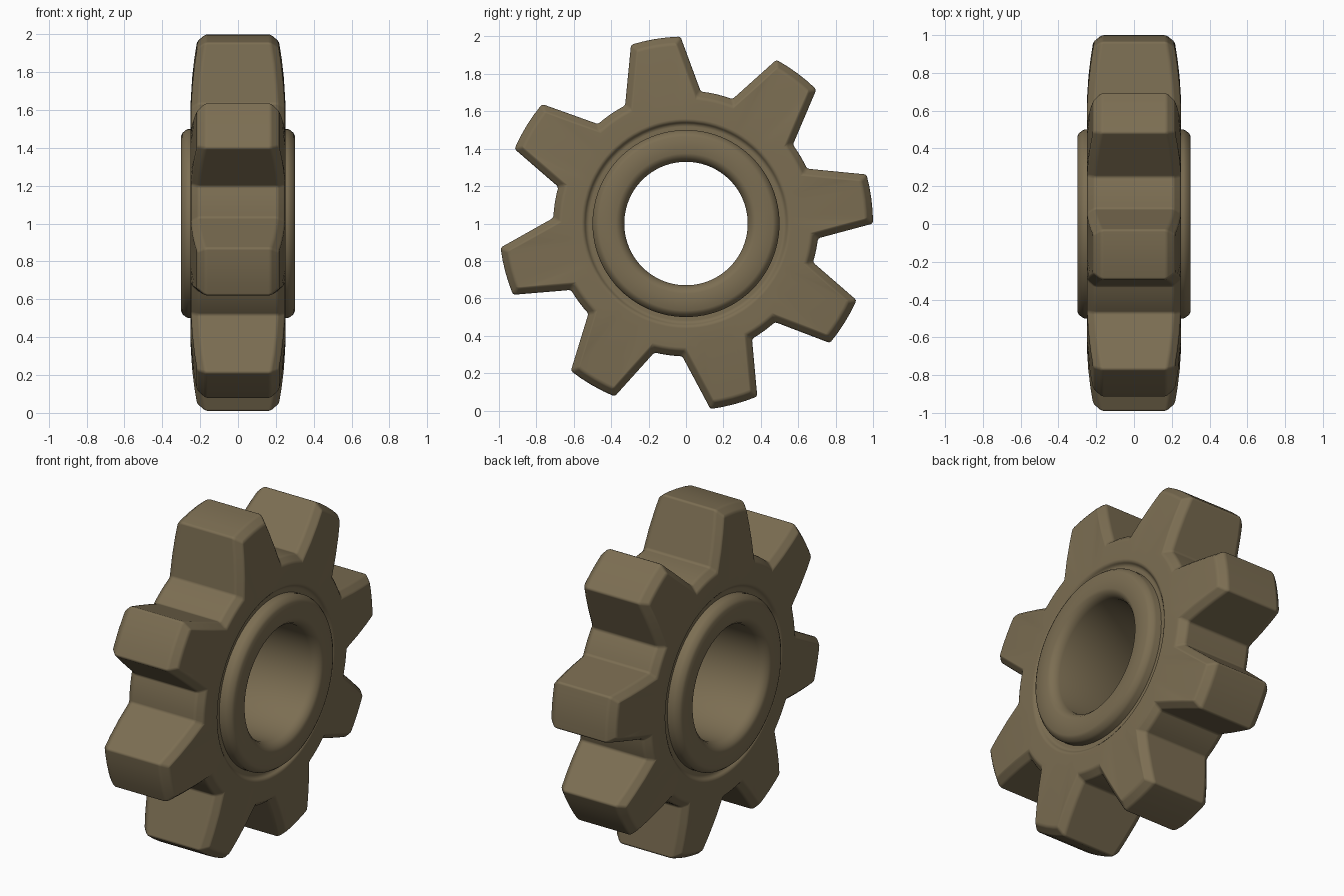
import bpy, bmesh, math
from mathutils import Vector

if "Cube" in bpy.data.objects:
    bpy.data.objects.remove(bpy.data.objects["Cube"])

mat = bpy.data.materials.new("olive brown")
mat.diffuse_color = (0.20, 0.155, 0.085, 1)
mat.use_nodes = True
mat.node_tree.nodes["Principled BSDF"].inputs["Base Color"].default_value = mat.diffuse_color
CZ = 1.0  # axle height; the axle runs along x


def finish(bm, name, angle):
    bmesh.ops.recalc_face_normals(bm, faces=bm.faces)
    me = bpy.data.meshes.new(name)
    bm.to_mesh(me)
    bm.free()
    ob = bpy.data.objects.new(name, me)
    bpy.context.collection.objects.link(ob)
    me.materials.append(mat)
    bpy.ops.object.select_all(action='DESELECT')
    ob.select_set(True)
    bpy.context.view_layer.objects.active = ob
    bpy.ops.object.shade_smooth_by_angle(angle=math.radians(angle))
    return ob


def skin(bm, loops):
    """Join a closed series of point loops with quads."""
    rows = [[bm.verts.new((x, y, z + CZ)) for x, y, z in l] for l in loops]
    n = len(rows[0])
    for a, b in zip(rows, rows[1:] + rows[:1]):
        for i in range(n):
            j = (i + 1) % n
            bm.faces.new((a[i], a[j], b[j], b[i]))


def polar(r, deg):
    t = math.radians(deg)
    return Vector((r * math.cos(t), r * math.sin(t)))


# tooth outline: base start, tip start, tip end, base end (degrees, slightly uneven)
teeth = [(-6.4, 0.0, 15.2, 24.4), (36.4, 45.8, 61.1, 69.5),
         (83.6, 91.7, 107.1, 117.3), (131.5, 140.3, 156.5, 164),
         (177.6, 187.4, 202.4, 210), (222.7, 232, 247.6, 256.2),
         (268.4, 277.5, 292.4, 299.8), (312.1, 320.3, 335.8, 343)]
ROOT, TIP = 0.71, 1.0
outline = []
for k, (b0, t0, t1, b1) in enumerate(teeth):
    nxt = teeth[(k + 1) % 8][0] + (360 if k == 7 else 0)
    pb0, pt0, pt1, pb1 = polar(ROOT, b0), polar(TIP, t0), polar(TIP, t1), polar(ROOT, b1)
    outline += [pb0.lerp(pt0, i / 3) for i in range(3)]
    outline += [polar(TIP, t0 + (t1 - t0) * i / 4) for i in range(4)]
    outline += [pt1.lerp(pb1, i / 3) for i in range(3)]
    outline += [polar(ROOT, b1 + (nxt - b1) * i / 4) for i in range(4)]


def inset(pts, d):
    out = []
    for i, p in enumerate(pts):
        e1 = (p - pts[i - 1]).normalized()
        e2 = (pts[(i + 1) % len(pts)] - p).normalized()
        n1, n2 = Vector((-e1.y, e1.x)), Vector((-e2.y, e2.x))
        out.append(p + (n1 + n2) * d / (1 + n1.dot(n2)))
    return out


def half_width(r):  # teeth get thinner towards the tip
    return 0.25 - 0.04 * max(0, (r - 0.6) / 0.4) ** 2


inner = inset(outline, 0.036)


def side(s):
    """Loops for one face, from the tooth rim in to the groove."""
    loops = [[(s * (half_width(p.length) - 0.038), p.x, p.y) for p in outline],
             [(s * half_width(p.length), p.x, p.y) for p in inner]]
    for r, x in ((0.64, 0.25), (0.548, 0.25), (0.53, 0.228), (0.45, 0.225)):
        loops.append([(s * x, *(p.normalized() * r)) for p in inner])
    return loops


# toothed wheel
bm = bmesh.new()
skin(bm, side(-1)[::-1] + side(1))
wheel = finish(bm, "toothed_wheel", 32)
bev = wheel.modifiers.new("soft edges", 'BEVEL')
bev.width = 0.012
bev.segments = 2
bev.limit_method = 'ANGLE'
bev.angle_limit = math.radians(30)
bev.harden_normals = True

# hub sleeve with rounded rims and open bore
half = [(0.50, 0.262), (0.494, 0.275), (0.48, 0.292), (0.465, 0.30),
        (0.375, 0.30), (0.358, 0.294), (0.34, 0.275), (0.33, 0.25)]
profile = half + [(r, -x) for r, x in reversed(half)]
bm = bmesh.new()
skin(bm, [[(x, *polar(r, a * 360 / 96)) for a in range(96)] for r, x in profile])
finish(bm, "hub_sleeve", 40)
